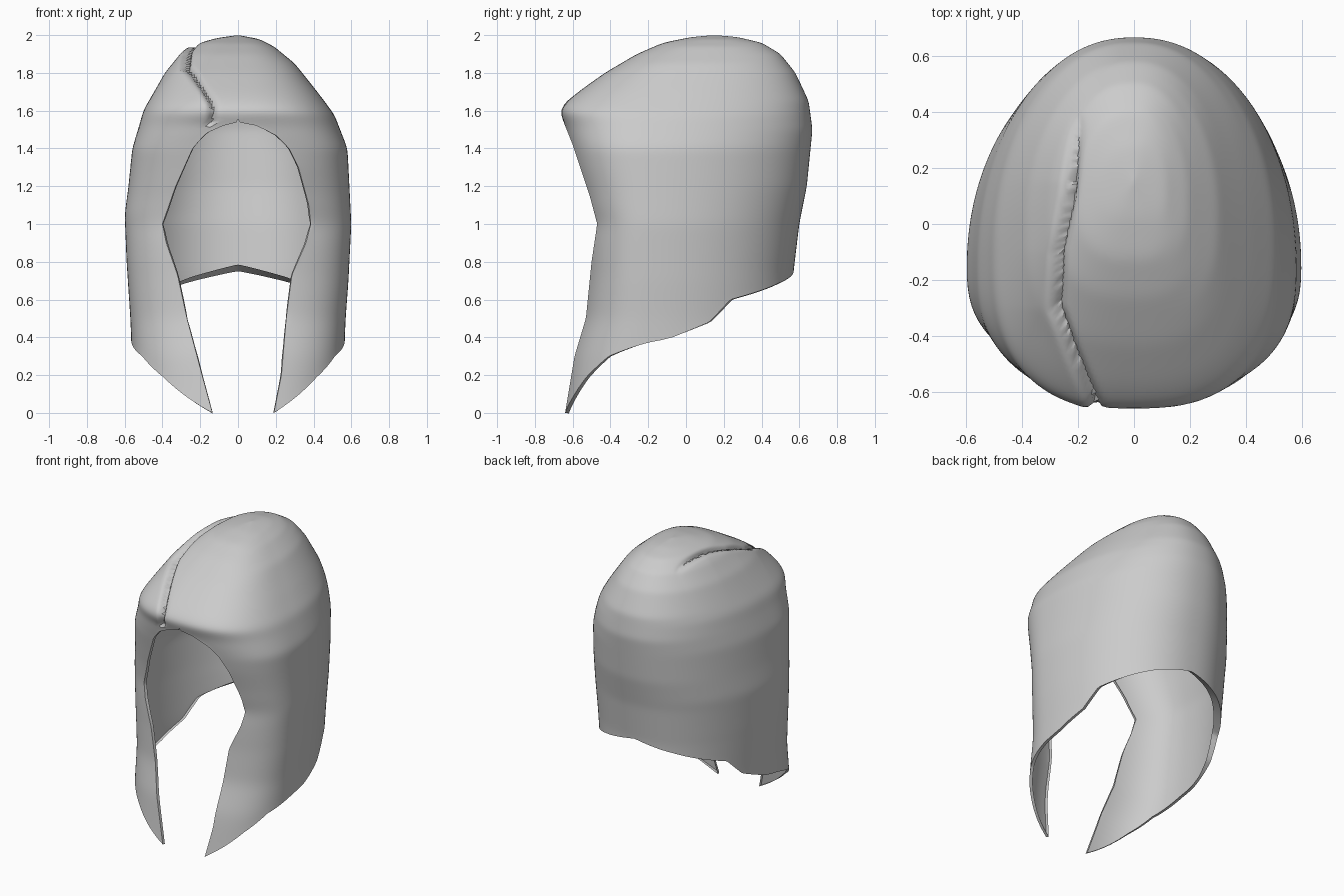
import bpy, bmesh, math

if "Cube" in bpy.data.objects:
    bpy.data.objects.remove(bpy.data.objects["Cube"])


def table(pairs):
    """Piecewise-linear lookup from (key, value) points."""
    pts = sorted(pairs)

    def f(k):
        if k <= pts[0][0]:
            return pts[0][1]
        for (a, va), (b, vb) in zip(pts, pts[1:]):
            if k <= b:
                return va + (vb - va) * (k - a) / (b - a)
        return pts[-1][1]
    return f


# Horizontal slices by height: half width, front, back and centre
width = {
    1: table([(0, .55), (.5, .57), (.7, .585), (1, .6), (1.2, .59), (1.4, .58), (1.58, .51),
              (1.7, .42), (1.85, .3), (1.94, .19), (1.98, .11), (2, 0)]),
    -1: table([(0, .55), (.5, .57), (.8, .59), (1.05, .6), (1.2, .58), (1.4, .56), (1.6, .5),
               (1.8, .38), (1.9, .29), (1.96, .2), (1.985, .11), (2, 0)])}
front = table([(0, -.64), (.3, -.59), (.5, -.53), (.8, -.5), (1, -.47), (1.15, -.51), (1.42, -.6),
               (1.52, -.64), (1.6, -.67), (1.65, -.63), (1.7, -.57), (1.8, -.43), (1.9, -.26),
               (1.96, -.12), (1.99, .03), (2, .15)])
back = table([(0, .53), (.75, .57), (1, .6), (1.2, .64), (1.5, .67), (1.65, .65), (1.8, .58),
              (1.9, .5), (1.96, .4), (1.99, .27), (2, .15)])
centre = table([(1.4, -.15), (1.6, -.1), (1.8, 0), (1.95, .1), (2, .15)])

# Face opening half width by height, and bottom hem height round each side
opening = {
    1: table([(0, .19), (.2, .23), (.5, .255), (.73, .285), (.9, .36), (1, .385), (1.1, .375),
              (1.3, .32), (1.4, .27), (1.47, .2), (1.52, .1), (1.54, 0)]),
    -1: table([(0, .135), (.2, .19), (.5, .27), (.73, .32), (.9, .38), (1, .4), (1.2, .33),
               (1.4, .24), (1.48, .17), (1.52, .08), (1.54, 0)])}
hem = table([(0, 0), (.075, .09), (.155, .19), (.27, .3), (.48, .4), (.58, .48), (.64, .6),
             (.84, .69), (1, .75)])
parting = table([(-.64, -.14), (-.45, -.22), (-.3, -.275), (-.1, -.27), (.1, -.23), (.36, -.2)])

ROWS, COLS, P = 120, 110, .75


def shell_point(side, u, v):
    z0 = hem(u)
    z = z0 + (2 - z0) * math.sin(v * math.pi / 2)
    w, yc = width[side](z), centre(z)
    ratio = min(opening[side](z) / w, 1) if w > 1e-6 else 0
    start = math.asin(ratio ** (1 / P))
    depth = (yc - front(z)) / max(math.cos(start), .1) ** P
    a = start + u * (math.pi - start)
    s, c = max(math.sin(a), 0), math.cos(a)
    # boxier in front of the ears, rounder behind
    if c > 0:
        return (side * w * s ** P, yc - depth * c ** P, z)
    return (side * w * s ** .9, yc + (back(z) - yc) * (-c), z)


# Hair shell, left and right halves welded at the centre
bm = bmesh.new()
for side in (1, -1):
    grid = [[bm.verts.new(shell_point(side, j / COLS, i / ROWS)) for j in range(COLS + 1)]
            for i in range(ROWS + 1)]
    for i in range(ROWS):
        for j in range(COLS):
            q = [grid[i][j], grid[i][j + 1], grid[i + 1][j + 1], grid[i + 1][j]]
            bm.faces.new(q if side == 1 else q[::-1])
bmesh.ops.remove_doubles(bm, verts=bm.verts[:], dist=.0004)
inner = [v for v in bm.verts if not v.is_boundary]
for _ in range(8):
    bmesh.ops.smooth_vert(bm, verts=inner, factor=.5, use_axis_x=True, use_axis_y=True, use_axis_z=True)
bmesh.ops.recalc_face_normals(bm, faces=bm.faces[:])
bm.normal_update()
top = max(bm.verts, key=lambda v: v.co.z)
if top.normal.z < 0:
    bmesh.ops.reverse_faces(bm, faces=bm.faces[:])
    bm.normal_update()

# Parting groove with the left lock slightly raised
moves = []
for v in bm.verts:
    x, y, z = v.co
    if z > 1.53 and y < .4:
        d = x - parting(y)
        fade = min(1, (.4 - y) / .25)
        amount = -.03 * math.exp(-(d / .018) ** 2)
        if d < 0:
            amount += .022 * math.exp(d / .1) * min(1, (z - 1.53) / .1)
        moves.append((v, v.normal * amount * fade))
for v, m in moves:
    v.co += m

# Edges turned inward as a thin lip
bm.normal_update()
normals = {v: v.normal.copy() for v in bm.verts if v.is_boundary}
rim = [e for e in bm.edges if e.is_boundary]
made = bmesh.ops.extrude_edge_only(bm, edges=rim)["geom"]
for v in [g for g in made if isinstance(g, bmesh.types.BMVert)]:
    n = min(normals, key=lambda k: (k.co - v.co).length_squared)
    rear = max(0, min(1, v.co.y / .4))
    v.co -= normals[n] * (.02 + .03 * rear)
    v.co.z += .03 * rear

mesh = bpy.data.meshes.new("hair")
bm.to_mesh(mesh)
bm.free()
hair = bpy.data.objects.new("hair", mesh)
bpy.context.collection.objects.link(hair)
bpy.context.view_layer.objects.active = hair
hair.select_set(True)
bpy.ops.object.shade_smooth_by_angle(angle=math.radians(40))
